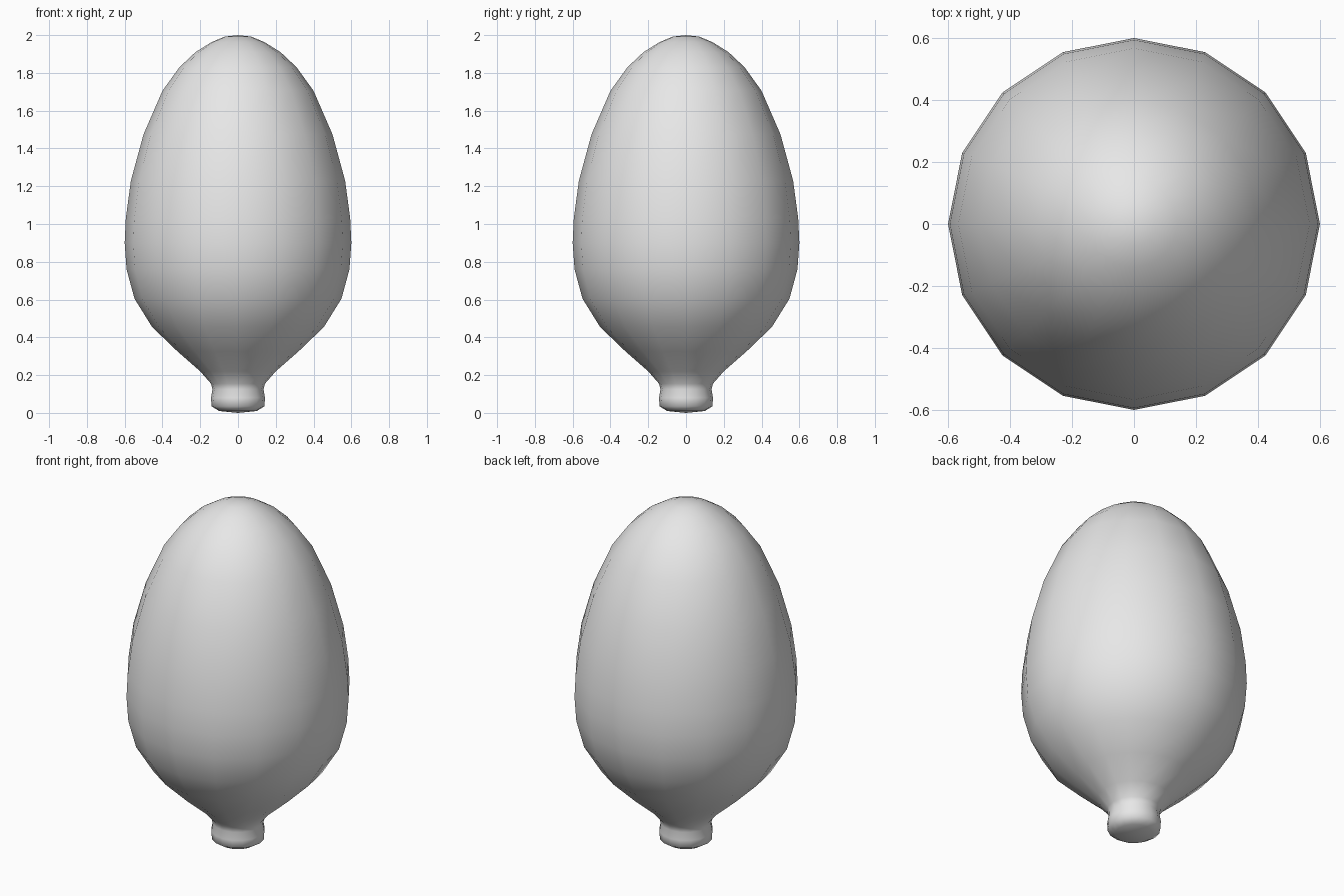
import bpy
import bmesh
from math import cos, sin, tau

cube = bpy.data.objects.get("Cube")
if cube:
    bpy.data.objects.remove(cube, do_unlink=True)

# Single grey material
grey = bpy.data.materials.new("light grey")
grey.use_nodes = True
colour = (0.8, 0.8, 0.8, 1)
grey.diffuse_color = colour
grey.node_tree.nodes["Principled BSDF"].inputs["Base Color"].default_value = colour


def lathe(name, profile, sides, material):
    """Turn a (radius, height) profile, closed by a point at each end."""
    bm = bmesh.new()
    rings = []
    for r, z in profile:
        count = sides if r else 1
        rings.append([bm.verts.new((r * cos(tau * i / sides), r * sin(tau * i / sides), z))
                      for i in range(count)])
    for low, high in zip(rings, rings[1:]):
        for i in range(sides):
            j = (i + 1) % sides
            corners = [low[i % len(low)], low[j % len(low)],
                       high[j % len(high)], high[i % len(high)]]
            bm.faces.new(list(dict.fromkeys(corners)))
    bmesh.ops.recalc_face_normals(bm, faces=bm.faces)
    for face in bm.faces:
        face.smooth = True
    mesh = bpy.data.meshes.new(name)
    bm.to_mesh(mesh)
    bm.free()
    mesh.materials.append(material)
    obj = bpy.data.objects.new(name, mesh)
    bpy.context.collection.objects.link(obj)
    return obj


# Egg-shaped bulb running down into a short rounded neck
profile = [
    (0, 0), (0.1, 0.01), (0.14, 0.035), (0.143, 0.08), (0.135, 0.125),
    (0.143, 0.155), (0.2, 0.22), (0.32, 0.325), (0.455, 0.455),
    (0.548, 0.605), (0.59, 0.76), (0.6, 0.9), (0.594, 1.03),
    (0.567, 1.23), (0.5, 1.475), (0.4, 1.705), (0.31, 1.83),
    (0.225, 1.91), (0.14, 1.963), (0.07, 1.992), (0, 2),
]
lathe("bulb_body", profile, 16, grey)
